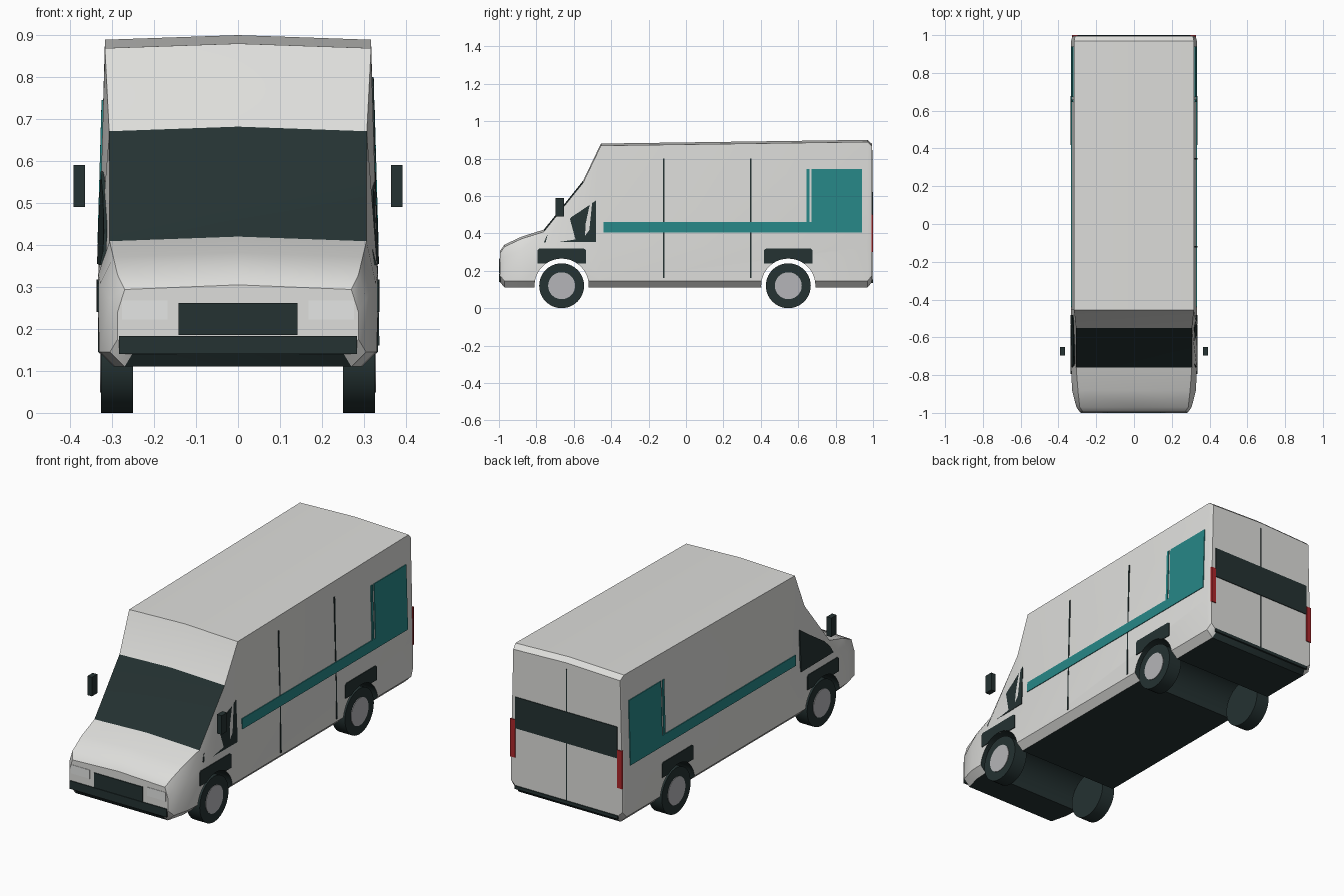
import bpy, bmesh, math
from mathutils import Matrix

old = bpy.data.objects.get("Cube")
if old:
    bpy.data.objects.remove(old, do_unlink=True)


def material(name, *rgb):
    m = bpy.data.materials.new(name)
    m.use_nodes = True
    m.diffuse_color = (*rgb, 1)
    m.node_tree.nodes["Principled BSDF"].inputs["Base Color"].default_value = (*rgb, 1)
    return m


WHITE = material("off white paint", 0.73, 0.73, 0.71)
DARK = material("charcoal", 0.018, 0.032, 0.032)
TEAL = material("teal", 0.02, 0.24, 0.24)
RED = material("tail red", 0.42, 0.02, 0.024)
HUB = material("hub grey", 0.46, 0.46, 0.48)
LAMP = material("lamp white", 0.78, 0.79, 0.78)


def finish(name, bm, *mats, smooth=False):
    bmesh.ops.recalc_face_normals(bm, faces=bm.faces[:])
    me = bpy.data.meshes.new(name)
    bm.to_mesh(me)
    bm.free()
    for m in mats:
        me.materials.append(m)
    ob = bpy.data.objects.new(name, me)
    bpy.context.scene.collection.objects.link(ob)
    if smooth:
        smooth_shade(ob)
    return ob


def activate(ob):
    bpy.ops.object.select_all(action="DESELECT")
    ob.select_set(True)
    bpy.context.view_layer.objects.active = ob


def smooth_shade(ob):
    activate(ob)
    bpy.ops.object.shade_smooth_by_angle(angle=math.radians(32))


def box(name, mat, xs, ys, zs):
    bm = bmesh.new()
    bmesh.ops.create_cube(bm, size=1)
    for v in bm.verts:
        v.co = [r[0] if c < 0 else r[1] for r, c in zip((xs, ys, zs), v.co)]
    return finish(name, bm, mat)


def cylinder(name, mats, radius, x0, x1, y, z):
    bm = bmesh.new()
    bmesh.ops.create_cone(bm, cap_ends=True, segments=40, radius1=radius, radius2=radius,
                          depth=abs(x1 - x0))
    bm.transform(Matrix.Translation(((x0 + x1) / 2, y, z)) @ Matrix.Rotation(math.pi / 2, 4, "Y"))
    for f in bm.faces:
        f.material_index = len(mats) - 1
    return finish(name, bm, *mats, smooth=True)


# Body stations: y, lower half width, top half width, floor, shoulder, top
STATIONS = [
    (-0.995, 0.287, 0.270, 0.14, 0.24, 0.305),
    (-0.97, 0.305, 0.287, 0.11, 0.27, 0.340),
    (-0.88, 0.328, 0.297, 0.11, 0.31, 0.382),
    (-0.76, 0.333, 0.306, 0.11, 0.33, 0.420),
    (-0.55, 0.333, 0.307, 0.11, 0.33, 0.682),
    (-0.455, 0.333, 0.317, 0.11, 0.33, 0.880),
    (0.97, 0.333, 0.317, 0.11, 0.33, 0.900),
    (0.995, 0.325, 0.312, 0.14, 0.33, 0.878),
]
CROWN = 0.011


def side_x(y, z):
    """Half width of the body side at a point."""
    for a, b in zip(STATIONS, STATIONS[1:]):
        if y <= b[0]:
            break
    t = (y - a[0]) / (b[0] - a[0])
    _, low, top, _, shoulder, zt = [p + (q - p) * t for p, q in zip(a, b)]
    k = (z - shoulder) / (zt - CROWN - shoulder)
    return low + (top - low) * min(max(k, 0), 1)


def side_plate(name, mat, s, pts):
    """Thin plate that follows the body side; pts are (y, z)."""
    bm = bmesh.new()
    rings = [[bm.verts.new((s * (side_x(y, z) + d), y, z)) for y, z in pts]
             for d in (-0.004, 0.004)]
    for r in rings:
        bm.faces.new(r)
    for i in range(len(pts)):
        j = (i + 1) % len(pts)
        bm.faces.new((rings[0][i], rings[0][j], rings[1][j], rings[1][i]))
    return finish(name, bm, mat)


def rect(y0, y1, z0, z1):
    return [(y0, z0), (y1, z0), (y1, z1), (y0, z1)]


# Body shell: lofted sections, dark windscreen and floor
bm = bmesh.new()
rings = []
for y, low, top, floor, shoulder, zt in STATIONS:
    half = [(low - 0.035, floor), (low, floor + 0.035), (low, shoulder), (top, zt - CROWN)]
    loop = half + [(0, zt)] + [(-x, z) for x, z in reversed(half)]
    rings.append([bm.verts.new((x, y, z)) for x, z in loop])
n = len(rings[0])
for i, (a, b) in enumerate(zip(rings, rings[1:])):
    for j in range(n):
        k = (j + 1) % n
        f = bm.faces.new((a[j], a[k], b[k], b[j]))
        windscreen = i == 3 and j in (3, 4)
        f.material_index = int(windscreen or j == n - 1)
bm.faces.new(rings[0])
bm.faces.new(rings[-1])
body = finish("body_shell", bm, WHITE, DARK)

# Wheel tunnels cut through the body
WHEELS = {"front": -0.665, "rear": 0.547}
AXLE = 0.12
ARCH = 0.145
for end, y in WHEELS.items():
    cutter = cylinder("wheel_cutter", (WHITE, DARK), ARCH, -0.4, 0.4, y, AXLE)
    cutter.hide_render = True
    mod = body.modifiers.new("arch", "BOOLEAN")
    mod.object = cutter
    mod.operation = "DIFFERENCE"
    mod.solver = "EXACT"
    activate(body)
    bpy.ops.object.modifier_apply(modifier=mod.name)
    bpy.data.objects.remove(cutter, do_unlink=True)
smooth_shade(body)

# Parts repeated on both sides
for s, side in ((1, "left"), (-1, "right")):
    for end, y in WHEELS.items():
        tag = f"{end}_{side}"
        cylinder("tyre_" + tag, (DARK,), 0.12, s * 0.25, s * 0.326, y, AXLE)
        cylinder("hub_" + tag, (HUB,), 0.072, s * 0.30, s * 0.329, y, AXLE)
        # Arch trim: squared top, round lower edge
        base = 0.24
        a0 = math.asin((base - AXLE) / ARCH)
        arc = [a0 + (math.pi - 2 * a0) * i / 12 for i in range(13)]
        pts = [(y + ARCH * math.cos(a), AXLE + ARCH * math.sin(a)) for a in arc]
        pts += [(y - 0.13, base), (y - 0.13, 0.31), (y - 0.12, 0.318),
                (y + 0.12, 0.318), (y + 0.13, 0.31), (y + 0.13, base)]
        side_plate("arch_trim_" + tag, DARK, s, pts)

    side_plate("cab_window_" + side, DARK, s,
               [(-0.76, 0.352), (-0.482, 0.355), (-0.482, 0.575),
                (-0.57, 0.515), (-0.70, 0.43), (-0.745, 0.385)])
    side_plate("stripe_" + side, TEAL, s, rect(-0.44, 0.94, 0.405, 0.46))
    side_plate("stripe_block_" + side, TEAL, s, rect(0.672, 0.94, 0.46, 0.745))
    side_plate("stripe_bar_" + side, TEAL, s, rect(0.645, 0.66, 0.46, 0.745))

    box("mirror_" + side, DARK, sorted((s * 0.365, s * 0.392)), (-0.697, -0.652), (0.49, 0.59))
    box("headlight_" + side, LAMP, sorted((s * 0.168, s * 0.276)), (-0.997, -0.99), (0.222, 0.268))
    box("tail_light_" + side, RED, sorted((s * 0.298, s * 0.327)), (0.991, 1.0), (0.30, 0.50))

# Sliding door seams, left side only
for name, y in (("rear", 0.345), ("front", -0.12)):
    side_plate("door_seam_" + name, DARK, 1, rect(y - 0.004, y + 0.004, 0.16, 0.80))

# Nose and tail plates
box("front_bumper", DARK, (-0.283, 0.283), (-1.0, -0.991), (0.14, 0.183))
box("grille", DARK, (-0.142, 0.142), (-1.0, -0.991), (0.185, 0.262))
box("rear_window", DARK, (-0.298, 0.298), (0.991, 0.999), (0.455, 0.62))
box("rear_door_seam", DARK, (-0.003, 0.003), (0.991, 0.998), (0.15, 0.845))
box("rear_bumper", DARK, (-0.30, 0.30), (0.991, 1.0), (0.135, 0.152))
